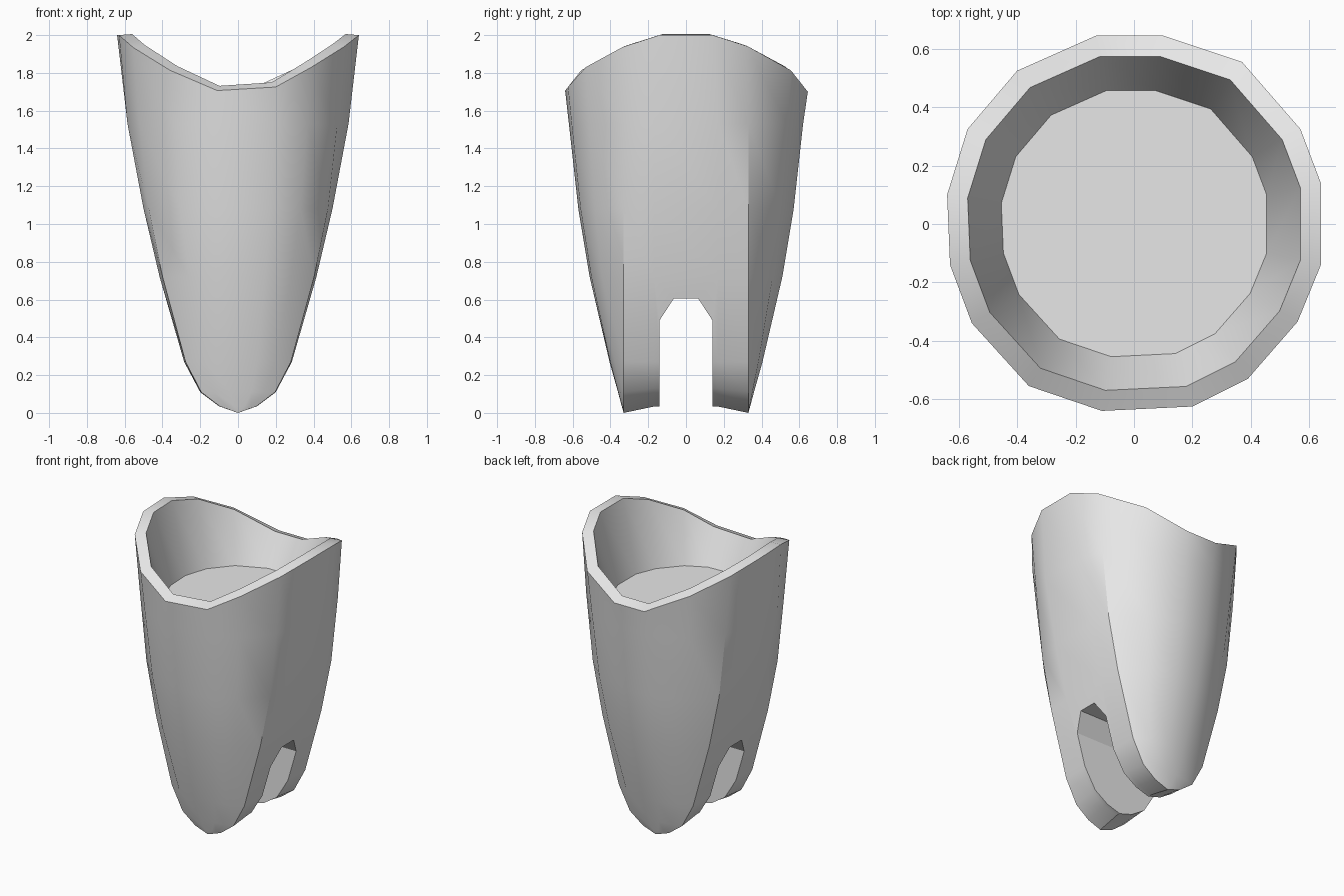
import bpy
import bmesh
import math

old = bpy.data.objects.get("Cube")
if old:
    bpy.data.objects.remove(old, do_unlink=True)

# One plain grey material
grey = bpy.data.materials.new("light_grey")
grey.use_nodes = True
GREY = (0.8, 0.8, 0.8, 1.0)
grey.diffuse_color = GREY
grey.node_tree.nodes["Principled BSDF"].inputs["Base Color"].default_value = GREY

# Rim outline, counter-clockwise
RIM = [(0.64, 0.14), (0.57, 0.325), (0.37, 0.555), (0.10, 0.645),
       (-0.13, 0.645), (-0.40, 0.525), (-0.57, 0.325), (-0.64, 0.10),
       (-0.63, -0.14), (-0.555, -0.34), (-0.36, -0.555), (-0.11, -0.64),
       (0.20, -0.625), (0.39, -0.53), (0.56, -0.335), (0.64, -0.14)]
CREASE_Y = 0.33
# Outer levels: z, front extent, half width at the side, half width at the crease
LEVELS = [(1.53, 0.62, 0.585, 0.535), (1.08, 0.57, 0.50, 0.485),
          (0.72, 0.51, 0.415, 0.41), (0.27, 0.405, 0.285, 0.285),
          (0.11, 0.36, 0.20, 0.20), (0.035, 0.34, 0.10, 0.10),
          (0.0, 0.33, 0.0, 0.0)]
RIM_HEIGHTS = [(0.0, 2.0), (0.14, 2.0), (0.33, 1.94), (0.55, 1.82), (0.645, 1.70)]


def rim_z(y):
    """Saddle-shaped rim height from the distance to the centre plane."""
    y = abs(y)
    for (a, za), (b, zb) in zip(RIM_HEIGHTS, RIM_HEIGHTS[1:]):
        if y <= b:
            return za + (zb - za) * (y - a) / (b - a)
    return RIM_HEIGHTS[-1][1]


def level_ring(z, front, side, crease):
    """Flat-sided ring with curved front and back arcs."""
    ring = []
    for x, y in RIM:
        sx, sy = math.copysign(1, x), math.copysign(1, y)
        if abs(y) < 0.2:
            px, py = sx * side, sy * 0.17
        else:
            px = crease * max(-1, min(1, x / 0.57))
            t = max(0, min(1, (abs(y) - 0.34) / 0.30))
            py = sy * (CREASE_Y + (front - CREASE_Y) * t)
        lift = 0.04 * max(0, 1 - z / 0.27) * (CREASE_Y - min(abs(py), CREASE_Y)) / 0.19
        ring.append((px, py, z + lift))
    return ring


def bridge(bm, upper, lower):
    n = len(upper)
    for i in range(n):
        j = (i + 1) % n
        bm.faces.new((upper[i], lower[i], lower[j], upper[j]))


# Body: cup floor, cup wall, rim and outer shell lofted as one surface
rings = [[(x * 0.71, y * 0.71, 1.52) for x, y in RIM],
         [(x * 0.89, y * 0.89, rim_z(y) + 0.025 * abs(y) / 0.64) for x, y in RIM],
         [(x, y, rim_z(y)) for x, y in RIM]]
rings += [level_ring(*level) for level in LEVELS]

bm = bmesh.new()
loops = [[bm.verts.new(p) for p in ring] for ring in rings]
for upper, lower in zip(loops, loops[1:]):
    bridge(bm, upper, lower)
bm.faces.new(loops[0])
bmesh.ops.remove_doubles(bm, verts=bm.verts, dist=0.0005)
bmesh.ops.recalc_face_normals(bm, faces=bm.faces)
mesh = bpy.data.meshes.new("socket_body")
bm.to_mesh(mesh)
bm.free()
mesh.materials.append(grey)
body = bpy.data.objects.new("socket_body", mesh)
bpy.context.collection.objects.link(body)

# Slot cutter: chamfered prism running through both sides
SLOT = [(-0.14, -0.3), (0.14, -0.3), (0.14, 0.49), (0.065, 0.605),
        (-0.065, 0.605), (-0.14, 0.49)]
bm = bmesh.new()
ends = [[bm.verts.new((x, y, z)) for y, z in SLOT] for x in (-1, 1)]
bridge(bm, *ends)
for end in ends:
    bm.faces.new(end)
bmesh.ops.recalc_face_normals(bm, faces=bm.faces)
slot_mesh = bpy.data.meshes.new("slot_cutter")
bm.to_mesh(slot_mesh)
bm.free()
slot_mesh.materials.append(grey)
cutter = bpy.data.objects.new("slot_cutter", slot_mesh)
cutter.hide_render = True
bpy.context.collection.objects.link(cutter)

# Cut the slot and drop the cutter
cut = body.modifiers.new("slot", 'BOOLEAN')
cut.operation = 'DIFFERENCE'
cut.solver = 'EXACT'
cut.object = cutter
bpy.ops.object.select_all(action='DESELECT')
bpy.context.view_layer.objects.active = body
body.select_set(True)
bpy.ops.object.modifier_apply(modifier=cut.name)
bpy.data.objects.remove(cutter, do_unlink=True)

# Smooth walls with sharp rim, creases and slot edges
bpy.ops.object.shade_smooth_by_angle(angle=math.radians(30))
